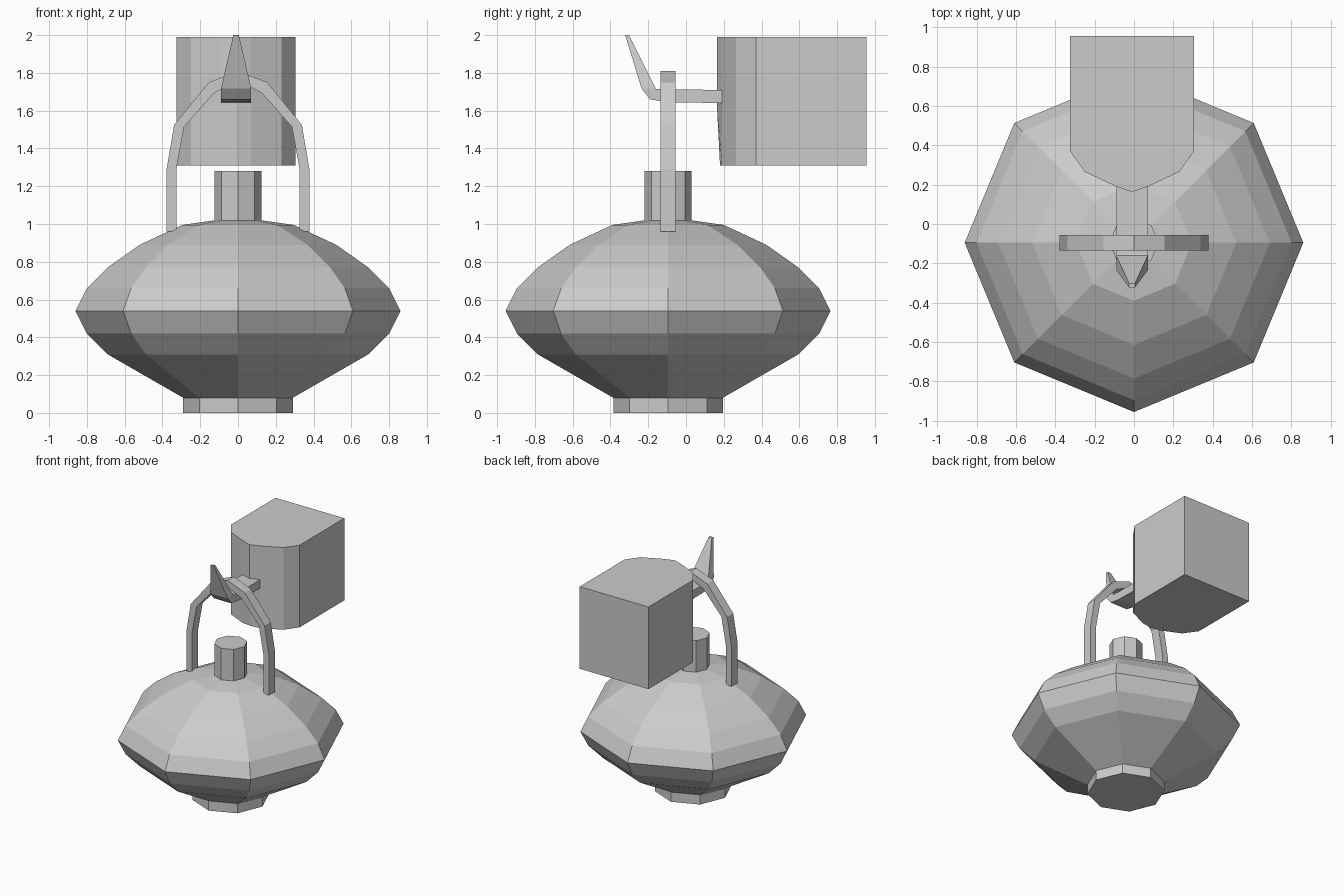
import bpy, bmesh, math

if "Cube" in bpy.data.objects:
    bpy.data.objects.remove(bpy.data.objects["Cube"])

CY = -0.095   # y of the vessel axis
CX = -0.01    # x centre of lever and block


def finish(name, bm):
    bmesh.ops.recalc_face_normals(bm, faces=bm.faces)
    me = bpy.data.meshes.new(name)
    bm.to_mesh(me)
    bm.free()
    ob = bpy.data.objects.new(name, me)
    bpy.context.collection.objects.link(ob)
    return ob


def loft(name, rings, caps=True):
    """Skin a series of equal-length closed rings."""
    bm = bmesh.new()
    vs = [[bm.verts.new(p) for p in r] for r in rings]
    n = len(vs[0])
    for a, b in zip(vs, vs[1:]):
        for i in range(n):
            j = (i + 1) % n
            bm.faces.new((a[i], a[j], b[j], b[i]))
    if caps:
        bm.faces.new(vs[0])
        bm.faces.new(vs[-1])
    return finish(name, bm)


def lathe(name, profile, sides=8):
    rings = []
    for r, z in profile:
        rings.append([(r * math.cos(i * math.tau / sides),
                       CY + r * math.sin(i * math.tau / sides), z)
                      for i in range(sides)])
    return loft(name, rings)


# Eight-sided vessel, foot and neck
lathe("vessel_body", [(0.29, 0.07), (0.29, 0.08), (0.69, 0.31), (0.80, 0.42),
                      (0.86, 0.54), (0.80, 0.66), (0.69, 0.77), (0.52, 0.89),
                      (0.295, 0.995), (0.12, 1.02)])
lathe("foot", [(0.29, 0.0), (0.29, 0.08)])
lathe("neck", [(0.125, 1.0), (0.125, 1.28)])

# Arched handle: half outlines mirrored across x
outer = [(0.378, 0.96), (0.378, 1.29), (0.338, 1.525), (0.155, 1.75), (0, 1.81)]
inner = [(0.326, 0.96), (0.326, 1.29), (0.285, 1.515), (0.125, 1.695), (0, 1.755)]


def mirrored(pts):
    return [(-x, z) for x, z in pts] + [(x, z) for x, z in reversed(pts[:-1])]


loft("handle", [[(ox, CY - 0.04, oz), (ox, CY + 0.04, oz),
                 (ix, CY + 0.04, iz), (ix, CY - 0.04, iz)]
                for (ox, oz), (ix, iz) in zip(mirrored(outer), mirrored(inner))])

# Lever with upturned tapering tip: (lower y, z, upper y, z, half width)
lever = [(0.20, 1.64, 0.20, 1.71, 0.08),
         (-0.10, 1.645, -0.10, 1.712, 0.08),
         (-0.19, 1.66, -0.155, 1.715, 0.08),
         (-0.235, 1.717, -0.16, 1.717, 0.08),
         (-0.322, 2.0, -0.302, 2.0, 0.015)]
loft("lever", [[(CX - w, ly, lz), (CX + w, ly, lz), (CX + w, uy, uz), (CX - w, uy, uz)]
               for ly, lz, uy, uz, w in lever])

# Block with a rounded front, front edge receding slightly at the bottom
half = [(0.315, 0.955), (0.315, 0.37), (0.24, 0.265), (0.08, 0.19)]


def outline(z, nose):
    return ([(CX + x, y, z) for x, y in half] + [(CX, nose, z)]
            + [(CX - x, y, z) for x, y in reversed(half)])


loft("block", [outline(1.31, 0.18), outline(1.64, 0.163), outline(1.99, 0.163)])
